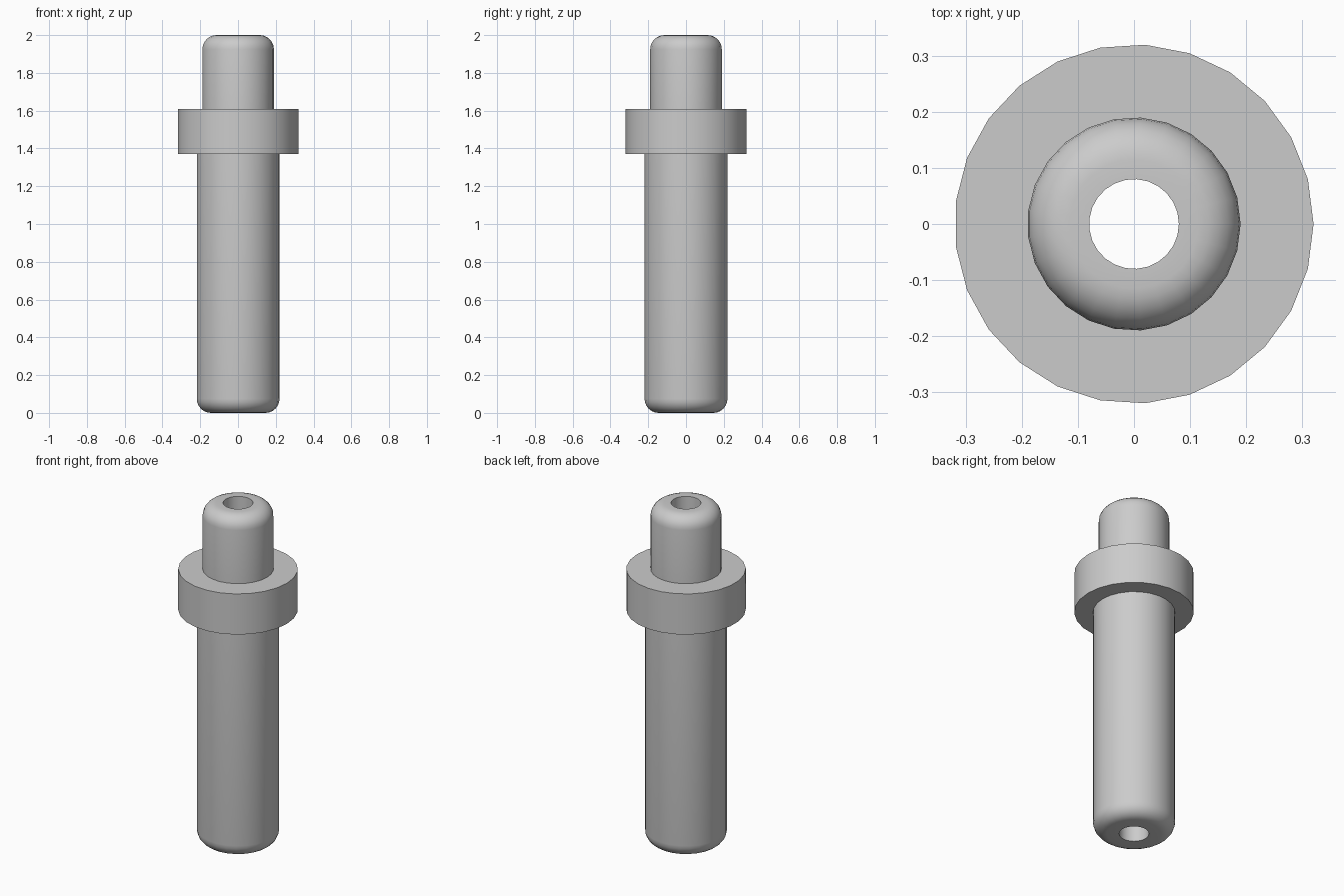
import bpy
import bmesh
import math
from mathutils import Matrix

cube = bpy.data.objects.get("Cube")
if cube:
    bpy.data.objects.remove(cube)

SIDES = 25
HOLE, SHAFT, COLLAR, TIP = 0.08, 0.22, 0.32, 0.19
COLLAR_LOW, COLLAR_HIGH, HEIGHT = 1.37, 1.61, 2.0
ROUND, STEPS = 0.075, 6

# Plain grey metal
grey = bpy.data.materials.new("grey metal")
grey.use_nodes = True
colour = (0.6, 0.6, 0.6, 1)
grey.diffuse_color = colour
grey.node_tree.nodes["Principled BSDF"].inputs["Base Color"].default_value = colour


def fillet(radius, z, start):
    """Quarter-circle of profile points around a centre."""
    points = []
    for i in range(STEPS + 1):
        a = start + math.pi / 2 * i / STEPS
        points.append((radius + ROUND * math.cos(a), z + ROUND * math.sin(a)))
    return points


def lathe(name, profile):
    """Turn a closed (radius, height) profile about the z axis."""
    bm = bmesh.new()
    rings = []
    for i in range(SIDES):
        turn = Matrix.Rotation(math.tau * i / SIDES, 3, "Z")
        ring = [bm.verts.new((r, 0, z)) for r, z in profile]
        bmesh.ops.rotate(bm, verts=ring, cent=(0, 0, 0), matrix=turn)
        rings.append(ring)
    for i, ring in enumerate(rings):
        following = rings[(i + 1) % SIDES]
        for j in range(len(profile)):
            k = (j + 1) % len(profile)
            bm.faces.new((ring[j], following[j], following[k], ring[k]))
    bmesh.ops.recalc_face_normals(bm, faces=bm.faces)
    mesh = bpy.data.meshes.new(name)
    bm.to_mesh(mesh)
    bm.free()
    mesh.materials.append(grey)
    obj = bpy.data.objects.new(name, mesh)
    bpy.context.collection.objects.link(obj)
    bpy.ops.object.select_all(action="DESELECT")
    obj.select_set(True)
    bpy.context.view_layer.objects.active = obj
    bpy.ops.object.shade_smooth_by_angle(angle=math.radians(30))
    return obj


# Rounded shaft, square collar, rounded tip, then the bore closes the profile
profile = [(HOLE, 0)]
profile += fillet(SHAFT - ROUND, ROUND, -math.pi / 2)
profile += [(SHAFT, COLLAR_LOW), (COLLAR, COLLAR_LOW),
            (COLLAR, COLLAR_HIGH), (TIP, COLLAR_HIGH)]
profile += fillet(TIP - ROUND, HEIGHT - ROUND, 0)
profile += [(HOLE, HEIGHT)]
lathe("flanged_bushing", profile)
